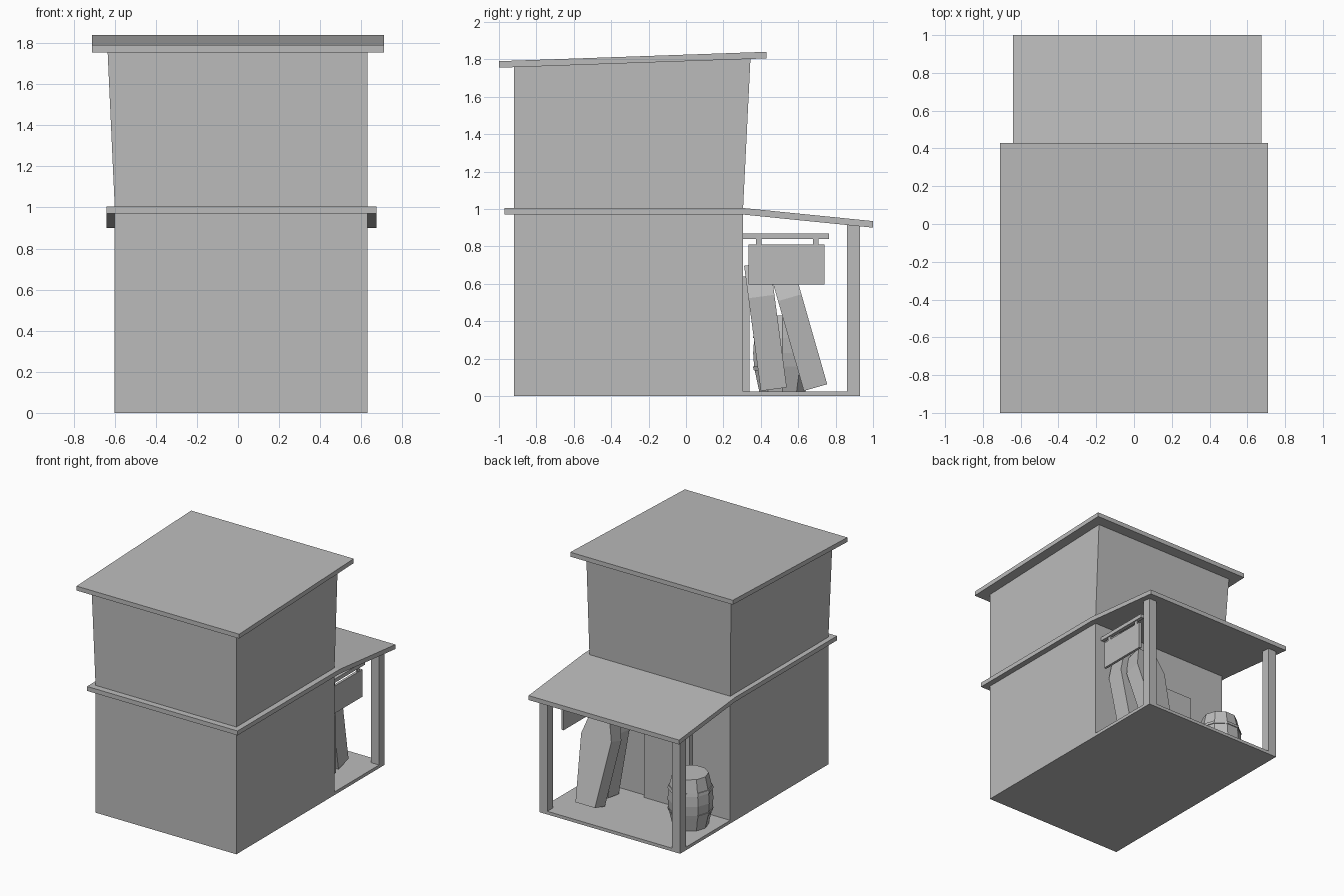
import bpy, bmesh, math
from mathutils import Matrix, Vector

if "Cube" in bpy.data.objects:
    bpy.data.objects.remove(bpy.data.objects["Cube"])

grey = bpy.data.materials.new("plain_grey")
grey.use_nodes = True
COLOUR = (0.5, 0.5, 0.5, 1)
grey.diffuse_color = COLOUR
grey.node_tree.nodes["Principled BSDF"].inputs["Base Color"].default_value = COLOUR


def finish(name, bm):
    bmesh.ops.recalc_face_normals(bm, faces=bm.faces)
    mesh = bpy.data.meshes.new(name)
    bm.to_mesh(mesh)
    bm.free()
    mesh.materials.append(grey)
    obj = bpy.data.objects.new(name, mesh)
    bpy.context.collection.objects.link(obj)
    return obj


def extrude(bm, points, offset):
    """Make a solid by pushing a flat outline along an offset."""
    face = bm.faces.new([bm.verts.new(p) for p in points])
    result = bmesh.ops.extrude_face_region(bm, geom=[face], use_keep_orig=True)
    moved = [g for g in result["geom"] if isinstance(g, bmesh.types.BMVert)]
    bmesh.ops.translate(bm, verts=moved, vec=offset)


def side_profile(name, x0, x1, outline):
    bm = bmesh.new()
    extrude(bm, [(x0, y, z) for y, z in outline], Vector((x1 - x0, 0, 0)))
    return finish(name, bm)


def box(name, x0, x1, y0, y1, z0, z1):
    return side_profile(name, x0, x1, [(y0, z0), (y1, z0), (y1, z1), (y0, z1)])


LEFT, RIGHT, FRONT, WALL, BACK = 0.63, -0.6, -0.92, 0.305, 0.93

# Two storeys, the upper one leaning outward at the back and one side
box("lower_storey", RIGHT, LEFT, FRONT, WALL, 0, 0.98)
upper = side_profile("upper_storey", RIGHT, LEFT,
                     [(FRONT, 1), (WALL, 1), (0.345, 1.81), (FRONT, 1.765)])
for v in upper.data.vertices:
    if v.co.z > 1.5 and v.co.x < 0:
        v.co.x -= 0.035

# Sloping top roof and the lower roof that bends down over the porch
side_profile("top_roof", -0.71, 0.71,
             [(-1, 1.755), (0.43, 1.805), (0.43, 1.84), (-1, 1.79)])
side_profile("porch_roof", -0.64, 0.675,
             [(-0.97, 0.97), (WALL, 0.97), (1, 0.9), (1, 0.935),
              (WALL, 1.005), (-0.97, 1.005)])

# Porch floor, posts and door
box("porch_floor", RIGHT, LEFT, WALL, BACK, 0, 0.025)
for name, x in (("right_post", RIGHT), ("left_post", LEFT - 0.07)):
    side_profile(name, x, x + 0.07, [(0.86, 0.02), (BACK, 0.02),
                                     (BACK, 0.915), (0.86, 0.922)])
box("door", -0.27, 0.13, WALL, 0.34, 0.025, 0.64)

# Hanging sign
box("sign_bar", 0.545, 0.575, WALL, 0.765, 0.84, 0.87)
box("sign_board", 0.55, 0.57, 0.335, 0.74, 0.595, 0.81)
for name, y in (("front_hanger", 0.375), ("back_hanger", 0.68)):
    box(name, 0.553, 0.567, y, y + 0.028, 0.805, 0.845)


# Six-sided caskets leaning on the wall
def casket(name, x, y, lean, depth):
    half = [(0.085, 0), (0.132, 0.5), (0.08, 0.675)]
    outline = half + [(-a, b) for a, b in reversed(half)]
    bm = bmesh.new()
    extrude(bm, [(a, 0, b) for a, b in outline], Vector((0, depth, 0)))
    place = Matrix.Translation((x, y, 0.027)) @ Matrix.Rotation(math.radians(lean), 4, "X")
    bm.transform(place)
    finish(name, bm)


casket("inner_casket", 0.392, 0.4, 7.6, 0.14)
casket("outer_casket", 0.352, 0.63, 16, 0.13)


# Barrel and hoops turned from a profile
def turned(name, profile, sides=10):
    bm = bmesh.new()
    rings = [[bm.verts.new((-0.4 + r * math.cos(math.tau * i / sides),
                            0.515 + r * math.sin(math.tau * i / sides), z))
              for i in range(sides)] for r, z in profile]
    for low, high in zip(rings, rings[1:]):
        for i in range(sides):
            j = (i + 1) % sides
            bm.faces.new((low[i], low[j], high[j], high[i]))
    bm.faces.new(rings[0])
    bm.faces.new(rings[-1])
    finish(name, bm)


turned("barrel", [(0.13, 0.025), (0.158, 0.15), (0.164, 0.23),
                  (0.158, 0.31), (0.13, 0.43)])
turned("lower_hoop", [(0.16, 0.135), (0.165, 0.158)])
turned("upper_hoop", [(0.165, 0.31), (0.16, 0.333)])
